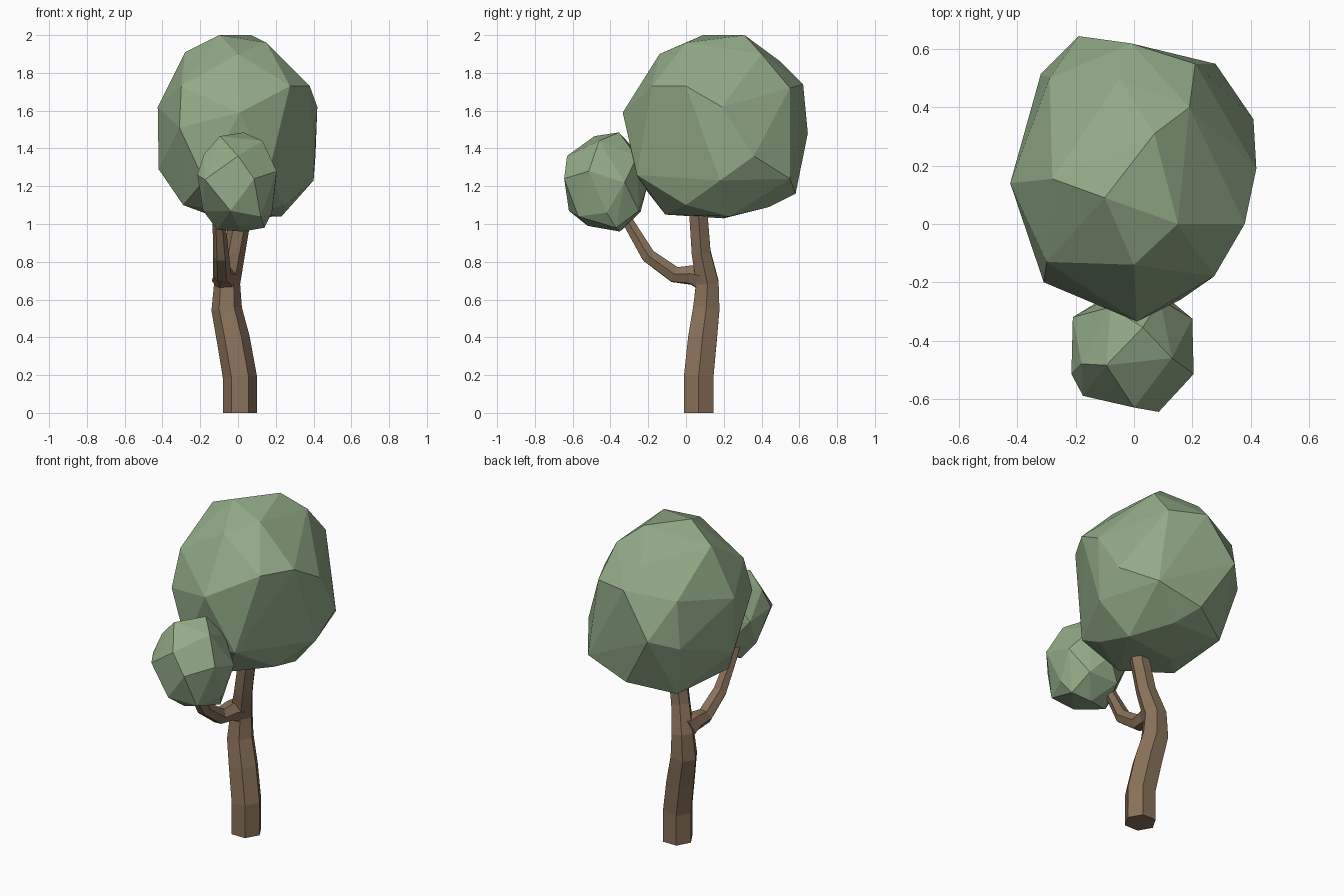
import bpy, bmesh, math
from mathutils import Vector


def material(name, color):
    m = bpy.data.materials.new(name)
    m.diffuse_color = color
    return m


bark = material("bark", (0.25, 0.165, 0.10, 1))
leaf = material("leaf", (0.29, 0.41, 0.245, 1))


def finish(bm, name, mat):
    bmesh.ops.recalc_face_normals(bm, faces=bm.faces)
    me = bpy.data.meshes.new(name)
    bm.to_mesh(me)
    bm.free()
    me.materials.append(mat)
    bpy.context.collection.objects.link(bpy.data.objects.new(name, me))


def limb(name, path, sides=6):
    """Hexagonal tube through (x, y, z, radius) stations."""
    bm = bmesh.new()
    pts = [Vector(p[:3]) for p in path]
    rings = []
    for i, p in enumerate(pts):
        t = pts[min(i + 1, len(pts) - 1)] - pts[max(i - 1, 0)]
        if p.z == 0:
            t = Vector((0, 0, 1))
        q = Vector((0, 0, 1)).rotation_difference(t)
        ring = []
        for k in range(sides):
            a = math.tau * k / sides
            ring.append(bm.verts.new(p + q @ Vector((math.cos(a), math.sin(a), 0)) * path[i][3]))
        rings.append(ring)
    for a, b in zip(rings, rings[1:]):
        for k in range(sides):
            j = (k + 1) % sides
            bm.faces.new((a[k], a[j], b[j], b[k]))
    bm.faces.new(rings[0])
    bm.faces.new(rings[-1])
    finish(bm, name, bark)


def crown(name, corners):
    """Faceted leaf mass: the hull around its main corners."""
    bm = bmesh.new()
    for c in corners:
        bm.verts.new(c)
    res = bmesh.ops.convex_hull(bm, input=bm.verts[:])
    junk = {g for g in res["geom_interior"] + res["geom_unused"] if isinstance(g, bmesh.types.BMVert)}
    bmesh.ops.delete(bm, geom=list(junk), context='VERTS')
    finish(bm, name, leaf)


# Trunk and side branch
limb("trunk", [(.01, .067, 0, .09), (.01, .067, .19, .09), (-.025, .087, .39, .088),
               (-.06, .107, .55, .081), (-.057, .113, .69, .069), (-.02, .08, .85, .058),
               (.03, .06, 1.13, .055)])
limb("branch", [(-.065, .1, .71, .075), (-.075, .03, .73, .056), (-.085, -.06, .732, .048),
                (-.09, -.2, .832, .043), (-.10, -.3, 1.0, .034), (-.10, -.37, 1.13, .03)])

# Large crown, from top to bottom
crown("large_crown", [
    (-.10, .09, 2.0), (.07, .31, 2.0), (-.28, .155, 1.91), (.15, 0, 1.96),
    (0, -.14, 1.9), (.19, .40, 1.9), (-.05, .5, 1.86),
    (-.30, -.13, 1.73), (.38, 0, 1.73), (.275, -.18, 1.73),
    (.21, .55, 1.72), (-.01, .62, 1.74), (-.29, .5, 1.70),
    (.42, .19, 1.62), (-.425, .14, 1.62), (.01, -.335, 1.59), (-.31, -.2, 1.51),
    (-.19, .645, 1.48), (-.32, .515, 1.42), (.41, .36, 1.36),
    (-.42, .14, 1.29), (.28, .55, 1.24), (.40, .18, 1.23), (.16, -.26, 1.26), (-.18, -.25, 1.23),
    (0, .58, 1.16), (-.29, .0, 1.10), (.25, 0, 1.10), (-.25, .44, 1.10),
    (.23, .23, 1.04), (.02, -.11, 1.05), (-.1, .2, 1.03), (.08, .44, 1.09)])

# Small crown over the branch
crown("small_crown", [
    (.03, -.355, 1.485), (-.095, -.485, 1.465), (.13, -.46, 1.44),
    (-.08, -.285, 1.41), (.09, -.26, 1.355), (0, -.63, 1.36), (-.18, -.48, 1.37),
    (.205, -.515, 1.28), (-.215, -.515, 1.26), (-.21, -.32, 1.24), (.20, -.325, 1.22),
    (.085, -.645, 1.24), (-.175, -.59, 1.235), (0, -.205, 1.2),
    (.18, -.42, 1.06), (-.185, -.42, 1.07), (-.04, -.62, 1.07), (.12, -.57, 1.04),
    (-.08, -.24, 1.065), (.11, -.25, 1.07), (.14, -.37, .98), (-.11, -.38, .97),
    (0, -.52, .99), (.02, -.35, .96)])
